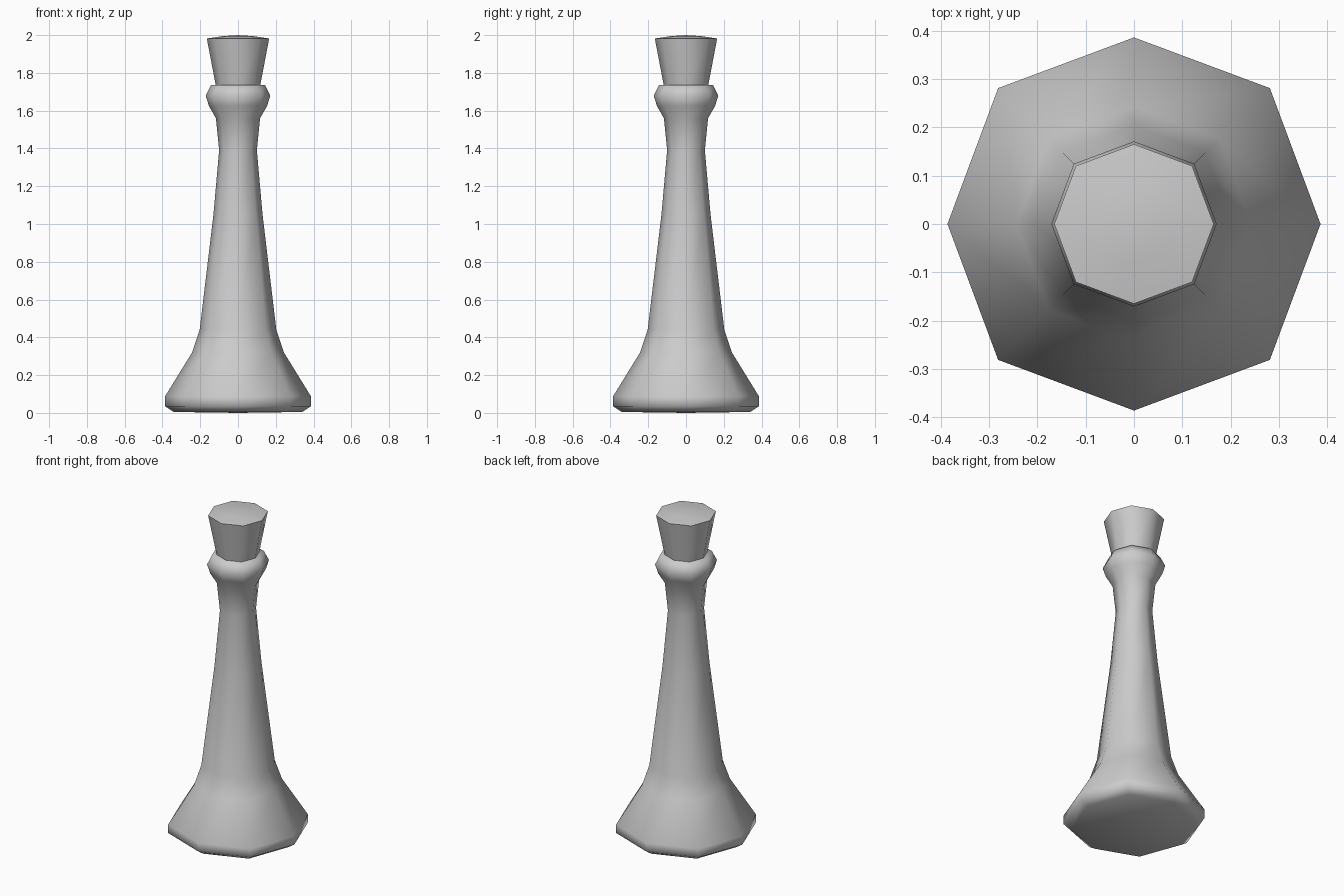
import bpy, bmesh, math

if "Cube" in bpy.data.objects:
    bpy.data.objects.remove(bpy.data.objects["Cube"])

SIDES = 8


def lathe(name, profile, angle):
    """Revolve (radius, z) points into an eight-sided solid; radius 0 makes a pole."""
    bm = bmesh.new()
    rings = []
    for r, z in profile:
        if r == 0:
            rings.append([bm.verts.new((0, 0, z))] * SIDES)
            continue
        ring = []
        for i in range(SIDES):
            a = 2 * math.pi * i / SIDES
            k = r * (1.03 if i % 2 else 1.0)  # diagonal corners sit slightly further out
            ring.append(bm.verts.new((k * math.cos(a), k * math.sin(a), z)))
        rings.append(ring)
    for lo, hi in zip(rings, rings[1:]):
        for i in range(SIDES):
            j = (i + 1) % SIDES
            quad = [lo[i], lo[j], hi[j], hi[i]]
            bm.faces.new(list(dict.fromkeys(quad)))
    bmesh.ops.recalc_face_normals(bm, faces=bm.faces)
    mesh = bpy.data.meshes.new(name)
    bm.to_mesh(mesh)
    bm.free()
    ob = bpy.data.objects.new(name, mesh)
    bpy.context.collection.objects.link(ob)
    bpy.ops.object.select_all(action='DESELECT')
    ob.select_set(True)
    bpy.context.view_layer.objects.active = ob
    bpy.ops.object.shade_smooth_by_angle(angle=math.radians(angle))
    return ob


# Foot, tapering stem and collar
lathe("body", [(0, 0), (0.34, 0.005), (0.386, 0.035), (0.386, 0.088), (0.243, 0.32),
               (0.203, 0.44), (0.13, 1.05), (0.1, 1.39), (0.117, 1.56), (0.154, 1.625),
               (0.171, 1.68), (0.143, 1.737), (0, 1.737)], 75)

# Flared head with a shallow domed top
lathe("head", [(0, 1.73), (0.117, 1.73), (0.165, 1.982), (0.08, 1.995), (0, 2.0)], 75)
